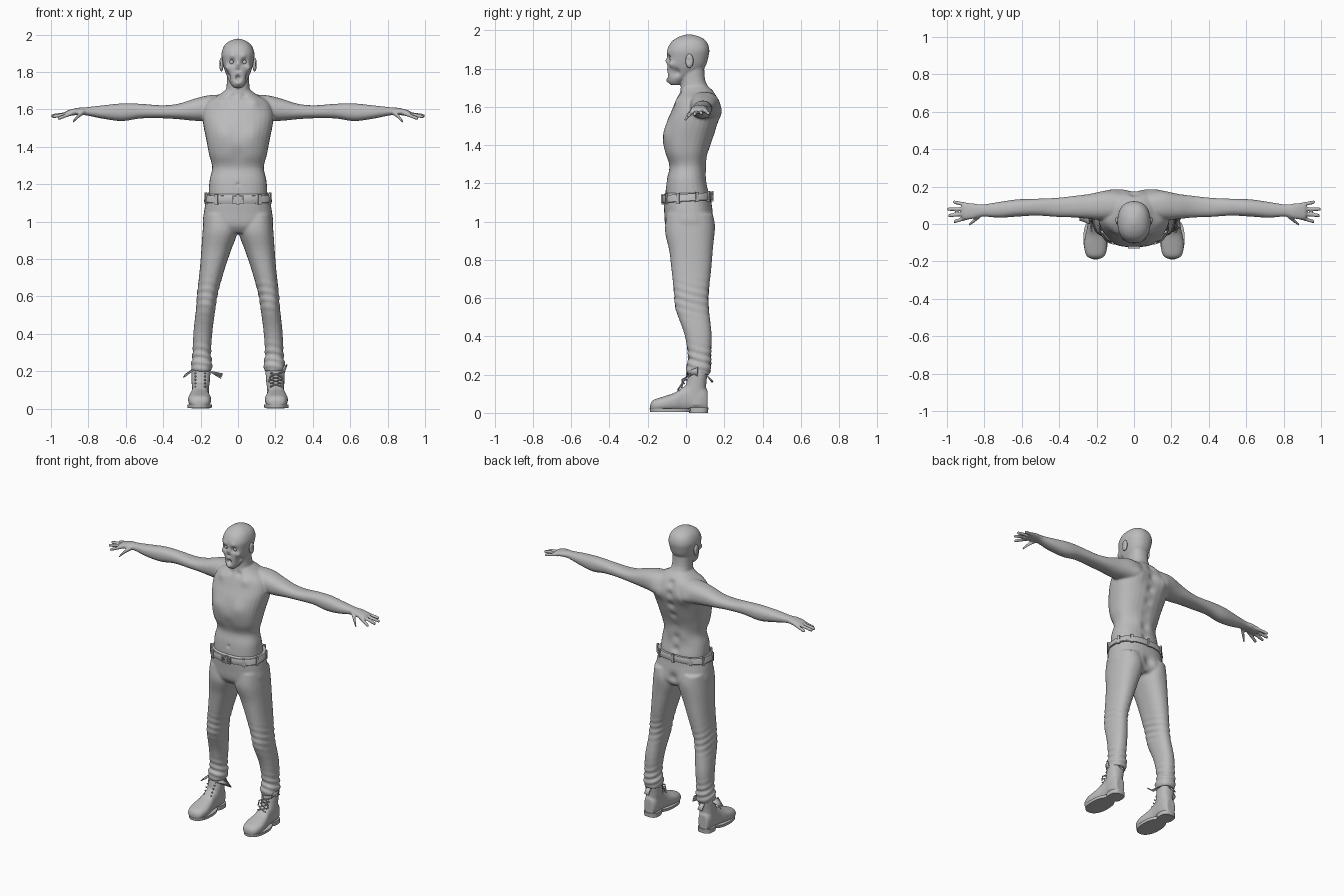
import bpy, bmesh, math
from mathutils import Vector, Matrix

if "Cube" in bpy.data.objects:
    bpy.data.objects.remove(bpy.data.objects["Cube"], do_unlink=True)

GREY = (0.5, 0.5, 0.5, 1)
clay = bpy.data.materials.new("plain grey")
clay.use_nodes = True
clay.diffuse_color = GREY
for node in clay.node_tree.nodes:
    if node.type == "BSDF_PRINCIPLED":
        node.inputs["Base Color"].default_value = GREY


def loft(bm, rows, axis="z", side=1, power=2.3, sides=32, steps=4):
    """Skin smooth oval sections; each row is (position, u0, u1, v0, v1)."""
    rows = [Vector(r) for r in rows]
    dense = []
    for i in range(len(rows) - 1):
        a, b = rows[max(i - 1, 0)], rows[i]
        c, d = rows[i + 1], rows[min(i + 2, len(rows) - 1)]
        for k in range(steps):
            t = k / steps
            dense.append(b + (c - a) * (t / 2) + (a * 2 - b * 5 + c * 4 - d) * (t * t / 2)
                         + (b * 3 - a - c * 3 + d) * (t ** 3 / 2))
    dense.append(rows[-1])
    rings = []
    for t, u0, u1, v0, v1 in dense:
        ring = []
        for k in range(sides):
            angle = math.tau * k / sides
            c, s = math.cos(angle), math.sin(angle)
            u = (u0 + u1) / 2 + (u1 - u0) / 2 * math.copysign(abs(c) ** (2 / power), c)
            v = (v0 + v1) / 2 + (v1 - v0) / 2 * math.copysign(abs(s) ** (2 / power), s)
            x, y, z = {"x": (t, u, v), "y": (u, t, v), "z": (u, v, t)}[axis]
            ring.append(bm.verts.new((x * side, y, z)))
        rings.append(ring)
    for low, high in zip(rings, rings[1:]):
        for k in range(sides):
            n = (k + 1) % sides
            bm.faces.new((low[k], low[n], high[n], high[k]))
    bm.faces.new(rings[0])
    bm.faces.new(rings[-1])


def centred(rows):
    return [(z, -w, w, y0, y1) for z, w, y0, y1 in rows]


def finish(name, bm, voxel=0, smoothing=4):
    """Make an object; with a voxel size, fuse its shells into one surface."""
    bmesh.ops.recalc_face_normals(bm, faces=bm.faces)
    mesh = bpy.data.meshes.new(name)
    bm.to_mesh(mesh)
    bm.free()
    obj = bpy.data.objects.new(name, mesh)
    bpy.context.collection.objects.link(obj)
    if voxel:
        remesh = obj.modifiers.new("fuse", "REMESH")
        remesh.mode = "VOXEL"
        remesh.voxel_size = voxel
        soften = obj.modifiers.new("soften", "SMOOTH")
        soften.factor = 0.5
        soften.iterations = smoothing
        graph = bpy.context.evaluated_depsgraph_get()
        fused = bpy.data.meshes.new_from_object(obj.evaluated_get(graph))
        obj.modifiers.clear()
        obj.data = fused
    obj.data.materials.clear()
    obj.data.materials.append(clay)
    obj.data.shade_smooth()
    if not voxel:
        obj.data.set_sharp_from_angle(angle=math.radians(40))
    return obj


def ball(name, place, size):
    bm = bmesh.new()
    bmesh.ops.create_uvsphere(bm, u_segments=16, v_segments=10, radius=1,
                              matrix=Matrix.Translation(place) @ Matrix.Diagonal((*size, 1)))
    return finish(name, bm)


def box(name, place, size, turn=0):
    bm = bmesh.new()
    bmesh.ops.create_cube(bm, size=1, matrix=Matrix.Translation(place)
                          @ Matrix.Rotation(turn, 4, "Z") @ Matrix.Diagonal((*size, 1)))
    return finish(name, bm)


def cord(name, points, radius):
    curve = bpy.data.curves.new(name, "CURVE")
    curve.dimensions = "3D"
    curve.bevel_depth = radius
    spline = curve.splines.new("POLY")
    spline.points.add(len(points) - 1)
    for p, co in zip(spline.points, points):
        p.co = (*co, 1)
    curve.materials.append(clay)
    bpy.context.collection.objects.link(bpy.data.objects.new(name, curve))


def plate(name, points):
    bm = bmesh.new()
    bm.faces.new([bm.verts.new(p) for p in points])
    finish(name, bm).modifiers.new("thickness", "SOLIDIFY").thickness = 0.006


def sculpt(obj, strokes):
    """Push vertices with soft mirrored strokes: place, radius, push."""
    for (x, y, z), radius, push in strokes:
        for side in ((1, -1) if x else (1,)):
            spot, move = Vector((x * side, y, z)), Vector((push[0] * side, push[1], push[2]))
            for v in obj.data.vertices:
                gap = (v.co - spot).length / radius
                if gap < 2:
                    v.co += move * math.exp(-gap * gap * 1.5)


# Body: torso, neck and head
body = bmesh.new()
loft(body, centred([(1.09, .155, -.105, .12), (1.15, .157, -.107, .12), (1.22, .152, -.1, .105),
                    (1.29, .138, -.087, .1), (1.36, .155, -.112, .115), (1.43, .168, -.12, .14),
                    (1.52, .186, -.1, .168), (1.58, .19, -.075, .18), (1.64, .165, -.05, .168),
                    (1.68, .1, -.03, .145), (1.71, .06, -.02, .11)]), power=2.4)
loft(body, centred([(1.6, .08, -.04, .14), (1.68, .068, -.03, .13),
                    (1.74, .06, -.025, .1), (1.84, .06, -.03, .095)]))
loft(body, centred([(1.715, .022, -.082, -.035), (1.735, .038, -.097, -.01), (1.77, .056, -.1, .05),
                    (1.81, .072, -.1, .1), (1.86, .084, -.1, .117), (1.9, .088, -.098, .122),
                    (1.94, .074, -.076, .108), (1.965, .046, -.04, .075), (1.978, .012, 0, .03)]))

# Arms, palms and fingers
TIPS = [(.965, .012, 1.55), (.995, .044, 1.56), (1.0, .08, 1.565), (.968, .118, 1.565)]
for side in (1, -1):
    loft(body, [(.08, .02, .17, 1.52, 1.68), (.16, .02, .175, 1.535, 1.675),
                (.24, .027, .16, 1.54, 1.655), (.32, .035, .15, 1.548, 1.63),
                (.41, .038, .14, 1.553, 1.622), (.52, .045, .135, 1.552, 1.63),
                (.62, .04, .132, 1.538, 1.632), (.72, .034, .118, 1.55, 1.622),
                (.81, .04, .104, 1.568, 1.612), (.86, .028, .11, 1.57, 1.608),
                (.905, .024, .112, 1.565, 1.597), (.92, .03, .107, 1.57, 1.59)], "x", side)
    for i, (x, y, z) in enumerate(TIPS):
        root = .036 + i * .0215
        loft(body, [(.88 + (x - .88) * t, root + (y - root) * t - r, root + (y - root) * t + r,
                     1.582 + (z - 1.582) * t - r, 1.582 + (z - 1.582) * t + r)
                    for t, r in ((0, .011), (.5, .0105), (.9, .01), (1, .006))],
             "x", side, 2, 12)
    loft(body, [(.82, .035, .065, 1.575, 1.605), (.85, .01, .035, 1.555, 1.582),
                (.872, -.005, .015, 1.535, 1.557), (.885, -.013, .001, 1.522, 1.536)],
         "x", side, 2, 12)
skin = finish("body", body, .006, 3)
strokes = [((.034, -.1, 1.853), .019, (0, .024, 0)), ((.034, -.1, 1.887), .018, (0, -.006, 0)),
           ((0, -.105, 1.842), .014, (0, -.01, 0)), ((.006, -.105, 1.81), .009, (0, .016, 0)),
           ((.054, -.07, 1.822), .02, (.006, -.012, 0)), ((.058, -.055, 1.78), .026, (-.012, .012, 0)),
           ((0, -.1, 1.768), .016, (0, .024, 0)), ((0, -.1, 1.738), .016, (0, -.006, 0)),
           ((.1, .17, 1.57), .06, (0, .016, 0)), ((.08, -.1, 1.47), .06, (0, -.01, 0)),
           ((0, -.1, 1.36), .05, (0, .006, 0)), ((.03, -.03, 1.665), .02, (0, .01, 0)),
           ((.09, -.05, 1.635), .035, (0, -.008, .004)), ((0, -.105, 1.2), .012, (0, .008, 0)),
           ((.045, .11, 1.28), .05, (0, .008, 0))]
strokes += [((0, .17 - max(0, 1.5 - z) * .2, z), .03, (0, -.013, 0))
            for z in (1.18, 1.26, 1.34, 1.42, 1.5, 1.58, 1.65)]
sculpt(skin, strokes)

# Eyes and ears
for side, word in ((1, "left"), (-1, "right")):
    ball(word + "_eye", (side * .034, -.074, 1.853), (.013, .013, .013))
    ear = ball(word + "_ear", (side * .089, .018, 1.84), (.012, .021, .037))
    sculpt(ear, [((.1, .012, 1.842), .014, (-.008, 0, 0))])

# Trousers
cloth = bmesh.new()
loft(cloth, centred([(.94, .12, -.08, .12), (.98, .185, -.108, .145), (1.05, .182, -.114, .14),
                     (1.1, .174, -.117, .133), (1.15, .165, -.116, .13)]), power=2.4)
for side in (1, -1):
    loft(cloth, [(1.04, .02, .18, -.1, .138), (.95, .002, .189, -.11, .148),
                 (.85, .036, .196, -.088, .14), (.75, .07, .204, -.076, .132),
                 (.62, .107, .218, -.062, .118), (.54, .12, .224, -.054, .12),
                 (.41, .137, .238, -.008, .134), (.29, .145, .243, .012, .13),
                 (.24, .137, .25, .002, .13), (.2, .142, .248, .005, .125)], "z", side)
trousers = finish("trousers", cloth, .008)
sculpt(trousers, [((0, .15, 1.0), .04, (0, -.018, 0)), ((.085, .14, .99), .06, (0, .006, 0))])
for v in trousers.data.vertices:
    fold = math.exp(-((v.co.z - .27) / .06) ** 2) + .5 * math.exp(-((v.co.z - .6) / .07) ** 2)
    v.co += v.normal * (.004 * fold * math.sin(v.co.z * 150 + v.co.y * 40 + v.co.x * 25))

# Belt with loops and buckle, lower in front
strap = bmesh.new()
loft(strap, centred([(1.105, .18, -.122, .138), (1.108, .182, -.124, .14),
                     (1.142, .176, -.123, .138), (1.145, .174, -.121, .136)]),
     power=2.4, sides=64, steps=1)
for v in strap.verts:
    v.co.z += v.co.y * .06
finish("belt", strap)
for i in range(10):
    angle = math.tau * (i + .5) / 10
    c, s = math.cos(angle), math.sin(angle)
    x = .178 * math.copysign(abs(c) ** .83, c)
    y = .008 + .131 * math.copysign(abs(s) ** .83, s)
    box("belt_loop", (x, y, 1.125 + y * .06), (.012, .016, .054), math.atan2(s / .131, c / .178))
for dx, dz, w, h in ((0, .018, .06, .008), (0, -.018, .06, .008),
                     (.028, 0, .008, .04), (-.028, 0, .008, .04), (.005, 0, .04, .006)):
    box("buckle_bar", (dx, -.126, 1.118 + dz), (w, .01, h))

# Boots: fused upper, sole and heel
for side, word in ((1, "left"), (-1, "right")):
    upper = bmesh.new()
    loft(upper, [(-.187, .185, .225, .015, .045), (-.17, .156, .254, .008, .068),
                 (-.12, .143, .267, .008, .085), (-.06, .15, .26, .008, .105),
                 (-.02, .158, .25, .008, .132), (.03, .157, .246, .008, .155),
                 (.08, .157, .246, .008, .15), (.112, .17, .235, .01, .12)], "y", side, 2.5)
    loft(upper, [(.04, .157, .247, 0, .112), (.1, .156, .247, -.012, .106),
                 (.15, .15, .248, 0, .106), (.2, .147, .25, .012, .112),
                 (.215, .147, .25, .015, .114)], "z", side)
    finish(word + "_boot", upper, .006)
    sole = bmesh.new()
    loft(sole, [(.004, .141, .269, -.188, .03), (.022, .139, .271, -.19, .035)], "z", side, steps=1)
    loft(sole, [(0, .153, .249, .015, .115), (.028, .152, .25, .01, .117)], "z", side, 2.8, steps=1)
    finish(word + "_sole", sole)
    for i in range(5):
        for dx in (-.026, .026):
            ball(word + "_eyelet", (side * .202 + dx, -.035 + i * .012, .118 + i * .018),
                 (.005, .005, .005))

# Laces on the left boot
for flip in (1, -1):
    cord("lace", [(.202 + flip * (-1) ** i * .026, -.043 + i * .012, .12 + i * .018)
                  for i in range(5)], .004)
    cord("lace_bow", [(.202, .0, .185), (.202 + flip * .03, -.02, .175),
                      (.202 + flip * .038, -.02, .14)], .004)

# Loose leather flaps at the boot tops
plate("left_flap", [(.235, .02, .19), (.25, .06, .19), (.265, .06, .235), (.25, .025, .225)])
plate("left_pull_tab", [(.185, .11, .2), (.215, .11, .2), (.215, .142, .165), (.185, .14, .16)])
plate("right_outer_flap", [(-.235, .0, .205), (-.245, .075, .205), (-.28, .06, .18), (-.29, .02, .165)])
plate("right_inner_flap", [(-.155, .0, .205), (-.15, .08, .205), (-.09, .06, .165), (-.08, .03, .188)])
plate("right_pull_tab", [(-.215, .11, .2), (-.185, .11, .2), (-.185, .143, .165), (-.215, .14, .16)])
